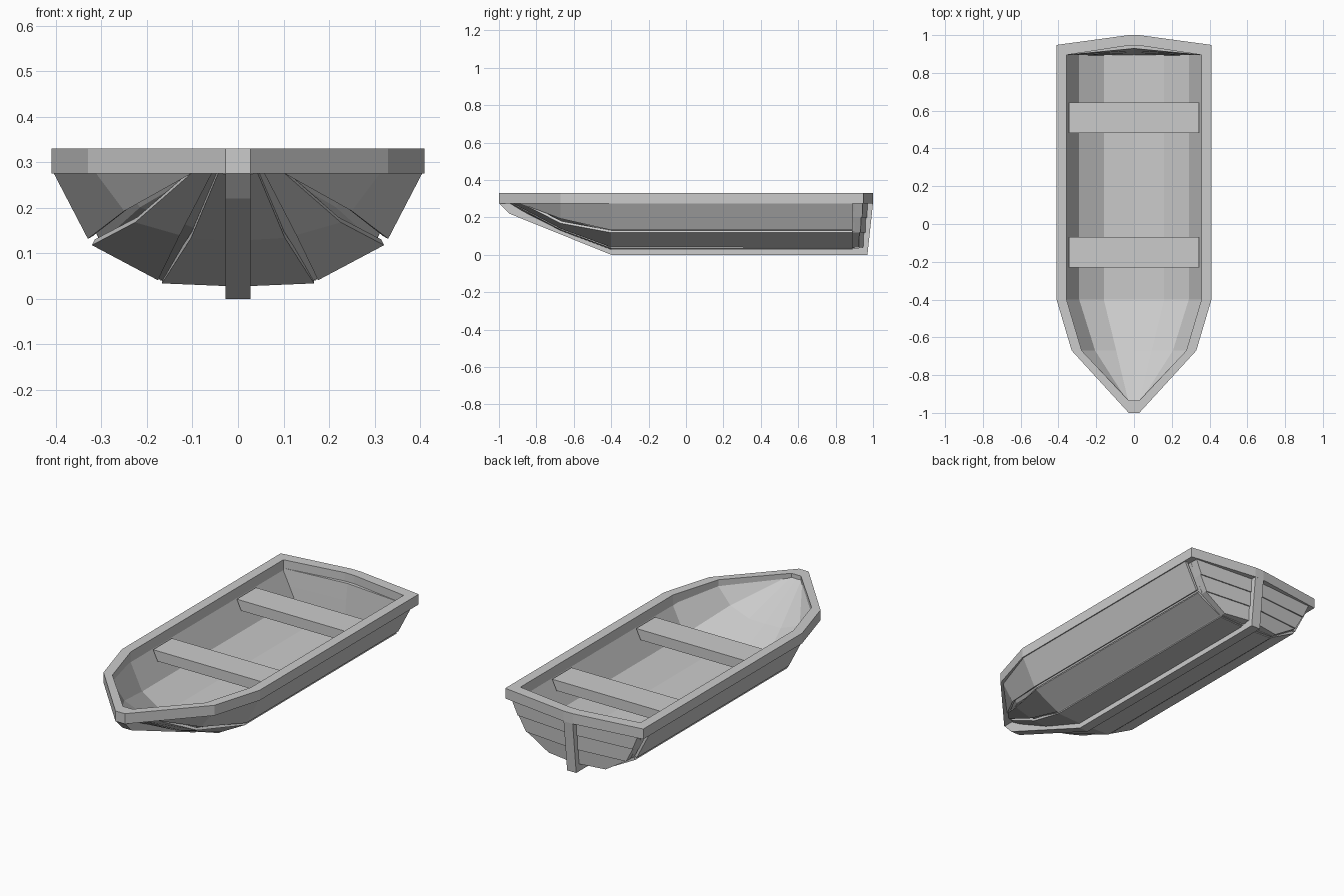
import bpy

if "Cube" in bpy.data.objects:
    bpy.data.objects.remove(bpy.data.objects["Cube"])


def make(name, verts, faces):
    me = bpy.data.meshes.new(name)
    me.from_pydata(verts, [], faces)
    me.update()
    ob = bpy.data.objects.new(name, me)
    bpy.context.collection.objects.link(ob)
    return ob


def mirror(ob):
    m = ob.modifiers.new("mirror", 'MIRROR')
    m.use_axis[0] = True
    m.merge_threshold = 0.0005


def loft(name, rows, thick, offset):
    """Skin between cross-sections (bow to stern), mirrored and thickened."""
    n = len(rows[0])
    faces = [(i*n+j, (i+1)*n+j, (i+1)*n+j+1, i*n+j+1)
             for i in range(len(rows)-1) for j in range(n-1)]
    ob = make(name, [p for r in rows for p in r], faces)
    mirror(ob)
    s = ob.modifiers.new("thickness", 'SOLIDIFY')
    s.thickness = thick
    s.offset = offset
    return ob


HEX = [(0, 3, 2, 1), (4, 5, 6, 7), (0, 1, 5, 4), (1, 2, 6, 5), (2, 3, 7, 6), (3, 0, 4, 7)]
MID, BENT, STERN = -0.4, -0.67, 0.89


def strake(name, bow, bent, mid):
    rows = [bow,
            [(x, BENT, z) for x, z in bent],
            [(x, MID, z) for x, z in mid],
            [(x, STERN, z) for x, z in mid]]
    loft(name, rows, 0.014, -1)


# Outer hull planks
strake("bottom_plank", [(0, -0.945, 0.268), (0.043, -0.935, 0.277)],
       [(0, 0.128), (0.103, 0.134)], [(0, 0.027), (0.167, 0.034)])
strake("bilge_plank", [(0.057, -0.93, 0.277), (0.1, -0.885, 0.278)],
       [(0.128, 0.14), (0.226, 0.168)], [(0.176, 0.041), (0.321, 0.118)])
strake("side_plank", [(0.105, -0.885, 0.274), (0.115, -0.875, 0.28)],
       [(0.25, 0.193), (0.315, 0.28)], [(0.33, 0.132), (0.407, 0.28)])

# Inner hull lining
mid = [(0, 0.048), (0.16, 0.054), (0.29, 0.135), (0.365, 0.29)]
bent = [(0, 0.168), (0.094, 0.17), (0.206, 0.212), (0.285, 0.305)]
loft("hull_lining",
     [[(0, -0.94, 0.31), (0.03, -0.937, 0.31), (0.045, -0.922, 0.31), (0.06, -0.905, 0.312)],
      [(x, BENT, z) for x, z in bent],
      [(x, MID, z) for x, z in mid],
      [(x, STERN + 0.01, z) for x, z in mid]], 0.016, 1)

# Rim running round the top
half_out = [(0.028, -1.0), (0.33, -0.67), (0.41, -0.4), (0.41, 0.948), (0.028, 1.0)]
half_in = [(0.028, -0.935), (0.277, -0.67), (0.357, -0.4), (0.357, 0.895), (0.028, 0.945)]
outer = half_out + [(-x, y) for x, y in reversed(half_out)]
inner = half_in + [(-x, y) for x, y in reversed(half_in)]
n = len(outer)
verts = [(x, y, z) for loop, z in ((outer, 0.275), (outer, 0.33), (inner, 0.33), (inner, 0.275))
         for x, y in loop]
make("rim", verts, [(a*n+i, a*n+(i+1) % n, (a+1) % 4*n+(i+1) % n, (a+1) % 4*n+i)
                    for a in range(4) for i in range(n)])

# Keel, stem and sternpost in one side profile
prof = [(-1.0, 0.277), (-0.945, 0.22), (-0.4, 0.0), (0.97, 0.0), (1.0, 0.277),
        (0.945, 0.277), (0.925, 0.036), (-0.4, 0.036), (-0.92, 0.277)]
k = len(prof)
make("keel", [(x, y, z) for x in (-0.027, 0.027) for y, z in prof],
     [tuple(range(k))[::-1], tuple(range(k, 2*k))] +
     [(i, (i+1) % k, k+(i+1) % k, k+i) for i in range(k)])


def width(z):
    """Half width of the hull at a height."""
    pts = [(0.034, 0.16), (0.125, 0.305), (0.28, 0.378)]
    for (z0, w0), (z1, w1) in zip(pts, pts[1:]):
        if z <= z1:
            return w0 + (w1-w0)*(z-z0)/(z1-z0)
    return pts[-1][1]


# Transom boards, slightly stepped and bent to a shallow V
levels = [0.04, 0.12, 0.2, 0.285]
for i, (z0, z1) in enumerate(zip(levels, levels[1:])):
    y0, y1 = 0.952 + 0.009*i, 0.955 + 0.009*i
    a, b = width(z0), width(z1)
    c0, c1 = 0.895 + 0.14*(z0-0.04), 0.895 + 0.14*(z1-0.04)
    ob = make(f"transom_board_{i+1}",
              [(0, c0, z0), (a, 0.893, z0), (a, y0-0.028, z0), (0, y0, z0),
               (0, c1, z1), (b, 0.893, z1), (b, y1-0.028, z1), (0, y1, z1)], HEX)
    mirror(ob)

# Seats with ends tapered to the hull
for name, y0, y1 in (("front_seat", -0.229, -0.069), ("rear_seat", 0.481, 0.644)):
    make(name, [(s*w, y, z) for w, z in ((0.318, 0.225), (0.344, 0.28))
                for s, y in ((-1, y0), (1, y0), (1, y1), (-1, y1))], HEX)
